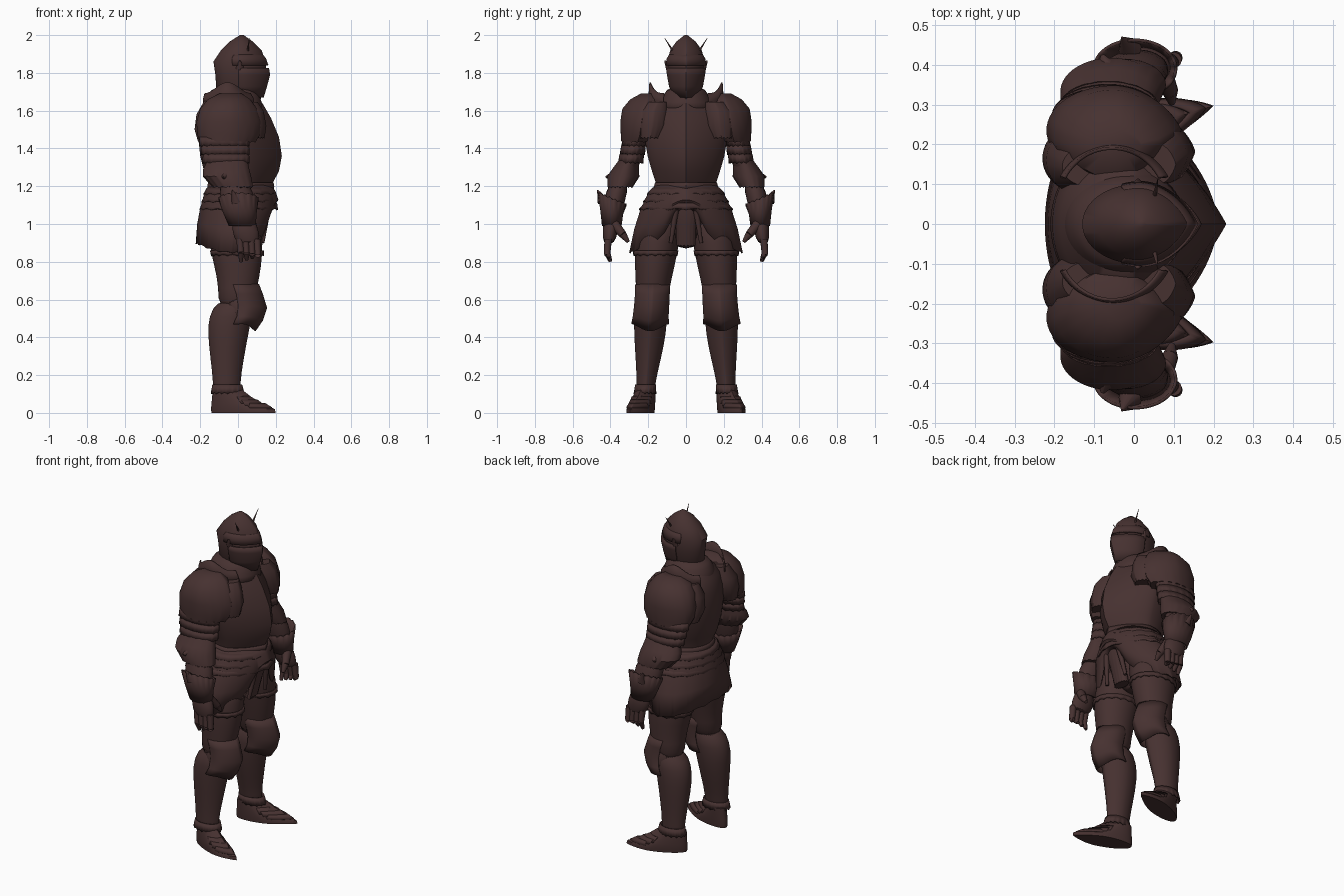
import bpy
import bmesh
from math import sin, cos, pi, radians
from mathutils import Vector

default_cube = bpy.data.objects.get("Cube")
if default_cube:
    bpy.data.objects.remove(default_cube, do_unlink=True)

steel = bpy.data.materials.new("dark_brown_steel")
steel.use_nodes = True
colour = (.062, .031, .03, 1)
steel.diffuse_color = colour
steel.node_tree.nodes["Principled BSDF"].inputs["Base Color"].default_value = colour


def finish(name, bm, shell=False, smooth=False):
    """Turn a bmesh into a shaded object with its modifiers."""
    bmesh.ops.recalc_face_normals(bm, faces=bm.faces)
    mesh = bpy.data.meshes.new(name)
    bm.to_mesh(mesh)
    bm.free()
    mesh.materials.append(steel)
    part = bpy.data.objects.new(name, mesh)
    bpy.context.collection.objects.link(part)
    bpy.ops.object.select_all(action="DESELECT")
    part.select_set(True)
    bpy.context.view_layer.objects.active = part
    bpy.ops.object.shade_smooth_by_angle(angle=radians(40))
    if shell:
        solid = part.modifiers.new("thickness", "SOLIDIFY")
        solid.thickness = .008
        solid.offset = 0
    if smooth:
        rounding = part.modifiers.new("rounding", "SUBSURF")
        rounding.levels = rounding.render_levels = 1


def loft(name, rings, side=1, ridge=0, arc=180, turn=0, hem=None,
         splay=0, shell=False, smooth=False, segments=64):
    """Skin level rings of (height, back, front, centre, half_width).
    ridge creases the front, hem(angle) reshapes the edge at the last ring."""
    bm = bmesh.new()
    closed = arc == 180
    columns = segments if closed else segments + 1
    rows = []
    for level, (z, back, front, centre, width) in enumerate(rings):
        blend = (level / (len(rings) - 1)) ** 2
        row = []
        for i in range(columns):
            local = radians(arc) * (2 * i / segments - 1)
            angle = local + turn
            forward = cos(angle)
            if forward > 0:
                forward = (1 - ridge) * forward + ridge * (1 - abs(sin(angle)))
            x = (front + back) / 2 + (front - back) / 2 * forward
            y = centre + width * sin(angle) + splay * (x + .08)
            lift = hem(local) * blend if hem else 0
            row.append(bm.verts.new((x, side * y, z + lift)))
        rows.append(row)
    for low, high in zip(rows, rows[1:]):
        for i in range(segments):
            j = (i + 1) % columns
            bm.faces.new((low[i], low[j], high[j], high[i]))
    if closed and not shell:
        bm.faces.new(rows[0])
        bm.faces.new(rows[-1])
    finish(name, bm, shell, smooth)


def taper(name, start, end, start_radius, end_radius, side=1):
    """A tapered round bar between two points."""
    start, end = [Vector((p[0], p[1] * side, p[2])) for p in (start, end)]
    axis = end - start
    bm = bmesh.new()
    bmesh.ops.create_cone(bm, cap_ends=True, segments=12, radius1=start_radius,
                          radius2=end_radius, depth=axis.length)
    bm.transform(axis.to_track_quat("Z", "Y").to_matrix().to_4x4())
    bmesh.ops.translate(bm, verts=bm.verts, vec=(start + end) / 2)
    finish(name, bm)


def scallops(angle):
    return .008 * abs(sin(angle * 8))


# Helmet: skull, creased visor and brow with an eye slit between them
loft("helmet_skull", [(1.66, -.07, .12, 0, .055), (1.72, -.115, .135, 0, .08),
                      (1.79, -.12, .152, 0, .093), (1.86, -.13, .146, 0, .1),
                      (1.92, -.09, .125, 0, .083), (1.965, -.045, .08, 0, .052),
                      (2, .01, .03, 0, .008)], ridge=.3)
loft("visor", [(1.67, -.05, .132, 0, .058), (1.73, -.1, .15, 0, .086),
               (1.79, -.11, .166, 0, .097), (1.825, -.11, .16, 0, .102)],
     ridge=.35, arc=100, shell=True)
loft("brow_plate", [(1.84, -.12, .157, 0, .104), (1.875, -.118, .145, 0, .098),
                    (1.905, -.085, .12, 0, .08)], ridge=.33, arc=110, shell=True)
loft("gorget", [(1.58, -.19, .145, 0, .17), (1.65, -.175, .125, 0, .135),
                (1.69, -.155, .11, 0, .115), (1.73, -.13, .09, 0, .09)],
     smooth=True)

# Torso: creased breastplate with a rounded back
loft("breastplate", [(1.16, -.15, .15, 0, .15), (1.21, -.15, .18, 0, .157),
                     (1.28, -.18, .217, 0, .18), (1.36, -.2, .232, 0, .203),
                     (1.46, -.21, .217, 0, .22), (1.56, -.205, .175, 0, .215),
                     (1.63, -.185, .135, 0, .185), (1.68, -.15, .1, 0, .12)],
     ridge=.5)
loft("waist_band", [(1.22, -.155, .184, 0, .16), (1.2, -.158, .188, 0, .165),
                    (1.18, -.16, .185, 0, .17)], ridge=.4, shell=True)

# Hips: flared skirt open at the front, with lames over it and cloth behind
loft("armour_skirt", [(1.21, -.15, .17, 0, .155), (1.16, -.175, .195, 0, .2),
                      (1.08, -.197, .21, 0, .24), (1, -.212, .19, 0, .27),
                      (.895, -.22, .165, 0, .297)],
     hem=lambda a: .19 * max(0, cos(a)) ** 13 - .05 * sin(a) ** 2 + scallops(a),
     ridge=.2, shell=True, segments=128)
for i in range(3):
    z, grow = 1.19 - .04 * i, .021 * i
    loft("hip_lame", [(z, -.162 - grow / 2, .182 + grow / 2, 0, .175 + grow),
                      (z - .037, -.18 - grow / 2, .198 + grow / 4, 0, .204 + grow)],
         hem=scallops, ridge=.2, shell=True, segments=128)
loft("pelvis", [(1.18, -.14, .14, 0, .15), (1.02, -.16, .13, 0, .16),
                (.92, -.13, .09, 0, .1), (.87, -.06, .04, 0, .04)], smooth=True)
loft("loincloth", [(1.16, .09, .165, 0, .1), (1.08, .09, .165, 0, .075),
                   (1, .09, .15, 0, .055), (.88, .06, .12, 0, .05)], hem=scallops)

for side, word in ((1, "left_"), (-1, "right_")):
    # Helmet fittings
    taper(word + "visor_pivot", (.01, .085, 1.83), (.01, .113, 1.865), .025, .003, side)
    taper(word + "helmet_spine", (.05, .06, 1.9), (.06, .113, 1.985), .007, .001, side)
    taper(word + "cloth_tail", (.16, .05, 1.1), (.13, .08, .9), .018, .01, side)

    # Shoulder: dome, front and back wings, raised neck guard
    loft(word + "pauldron", [(1.69, -.1, .02, .2, .04), (1.66, -.16, .065, .205, .09),
                             (1.61, -.2, .1, .222, .115),
                             (1.54, -.22, .12, .235, .113),
                             (1.47, -.215, .115, .245, .1),
                             (1.43, -.2, .09, .257, .085)],
         side, ridge=.3, hem=scallops)
    loft(word + "pauldron_front_wing", [(1.645, .02, .105, .15, .05),
                                        (1.6, .02, .135, .17, .07),
                                        (1.52, .02, .15, .178, .08),
                                        (1.45, .03, .14, .19, .055)],
         side, ridge=.3, hem=scallops)
    loft(word + "pauldron_back_wing", [(1.65, -.18, -.05, .145, .05),
                                       (1.58, -.22, -.05, .16, .085),
                                       (1.5, -.23, -.05, .165, .085),
                                       (1.43, -.21, -.05, .185, .06)],
         side, hem=scallops)
    loft(word + "neck_guard", [(1.61, -.2, .1, .05, .14), (1.66, -.2, .1, .05, .145),
                               (1.69, -.19, .08, .05, .14)], side, arc=62,
         turn=pi / 2, hem=lambda a: .06 * max(0, cos(a)) ** 6, shell=True)

    # Arm: overlapping lames, flared elbow and forearm
    loft(word + "upper_arm", [(1.55, -.19, .06, .255, .075), (1.4, -.19, .05, .28, .055),
                              (1.32, -.17, .05, .297, .053),
                              (1.22, -.14, .06, .338, .06)], side, smooth=True)
    for i in range(3):
        z, shift = 1.46 - .045 * i, .009 * i
        loft(word + "arm_lame", [(z, -.2 + shift, .055, .269 + shift, .061),
                                 (z - .05, -.202 + shift, .058, .275 + shift, .063)],
             side, hem=scallops, shell=True)
    loft(word + "elbow_guard", [(1.34, -.16, .05, .301, .053),
                                (1.29, -.185, .06, .32, .071),
                                (1.25, -.185, .07, .332, .085),
                                (1.19, -.13, .08, .35, .065)], side, hem=scallops)
    taper(word + "elbow_point", (-.06, .37, 1.25), (-.08, .425, 1.25), .045, .004, side)
    loft(word + "forearm", [(1.24, -.12, .075, .35, .058), (1.1, -.08, .085, .385, .055),
                            (1, -.05, .09, .395, .045)], side, smooth=True)

    # Gauntlet: flared cuff, hand plate, fingers and thumb
    loft(word + "gauntlet_cuff", [(.99, -.045, .09, .393, .048),
                                  (1.06, -.075, .095, .393, .056),
                                  (1.13, -.1, .105, .39, .072)], side,
         hem=lambda a: .03 * sin(a) + scallops(a), shell=True)
    taper(word + "cuff_point", (-.01, .44, 1.12), (-.03, .468, 1.18), .03, .003, side)
    loft(word + "hand", [(1.03, -.035, .09, .395, .042), (.96, -.03, .11, .4, .042),
                         (.89, -.01, .12, .41, .028)], side, smooth=True)
    for i in range(4):
        x = .01 + .03 * i
        knuckle = (x + .005, .418, .85 - .004 * i)
        taper(word + "finger_base", (x, .412, .92), knuckle, .02, .017, side)
        taper(word + "finger_tip", knuckle, (x + .006, .4, .8 + .01 * i),
              .017, .009, side)
    taper(word + "thumb_base", (.07, .38, 1), (.09, .335, .945), .027, .021, side)
    taper(word + "thumb_tip", (.09, .335, .945), (.095, .305, .905), .021, .009, side)

    # Leg: thigh plate, greave and knee guard
    loft(word + "thigh", [(1.05, -.16, .13, .12, .11), (.9, -.155, .13, .155, .118),
                          (.78, -.125, .125, .165, .106), (.66, -.1, .1, .176, .087),
                          (.55, -.11, .08, .185, .083)], side, smooth=True)
    loft(word + "thigh_rim", [(.86, -.145, .133, .16, .116), (.83, -.138, .133, .162, .113)],
         side, hem=scallops, shell=True)
    loft(word + "greave", [(.6, -.11, .08, .182, .08), (.51, -.155, .075, .188, .087),
                           (.42, -.16, .055, .19, .085), (.28, -.145, .03, .2, .066),
                           (.16, -.13, .01, .212, .048), (.08, -.135, .02, .215, .05)],
         side, ridge=.2, smooth=True)
    loft(word + "knee_guard", [(.68, -.09, .108, .176, .089), (.63, -.075, .128, .178, .088),
                               (.565, -.07, .15, .182, .089),
                               (.51, -.07, .128, .187, .091),
                               (.47, -.08, .09, .19, .096)],
         side, ridge=.25, arc=110, hem=lambda a: -.035 * max(0, cos(a)) ** 4,
         shell=True)
    loft(word + "knee_wing", [(.64, -.05, .09, .215, .04), (.57, -.065, .115, .222, .05),
                              (.49, -.05, .08, .23, .045)], side, smooth=True)

    # Foot: pointed shoe turned outward under an ankle cuff
    loft(word + "shoe", [(0, -.14, .2, .213, .06), (.02, -.143, .195, .213, .062),
                         (.05, -.14, .13, .213, .06), (.085, -.137, .07, .21, .055),
                         (.12, -.133, .025, .208, .05)], side, ridge=.5, splay=.3)
    loft(word + "ankle_cuff", [(.15, -.132, .018, .214, .051), (.1, -.14, .03, .217, .056)],
         side, hem=scallops, shell=True)
    for i in range(3):
        x = .01 + .04 * i
        loft(word + "toe_lame", [(.086 - .018 * i, -.1, x + .05, .213, .05),
                                 (.05 - .012 * i, -.1, x + .088, .213, .058)],
             side, ridge=.4, splay=.3, arc=75, shell=True)
